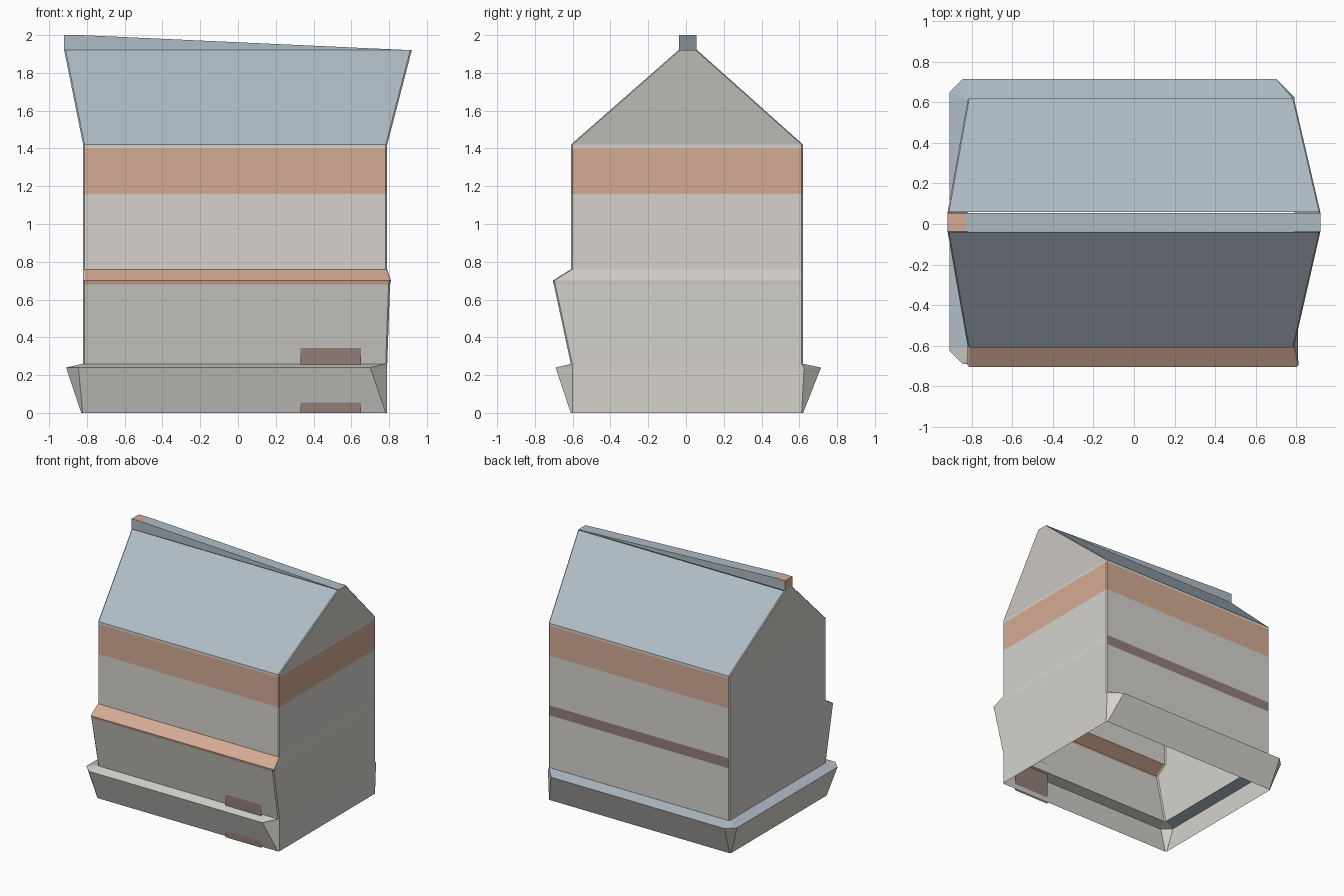
import bpy

if "Cube" in bpy.data.objects:
    bpy.data.objects.remove(bpy.data.objects["Cube"])


def material(name, rgb):
    m = bpy.data.materials.new(name)
    m.diffuse_color = (*rgb, 1)
    m.use_nodes = True
    m.node_tree.nodes["Principled BSDF"].inputs["Base Color"].default_value = m.diffuse_color
    return m


MATS = [material("wall", (0.67, 0.65, 0.61)), material("slate", (0.43, 0.50, 0.56)),
        material("terracotta", (0.66, 0.41, 0.30)), material("brown", (0.29, 0.21, 0.19))]
WALL, SLATE, CLAY, BROWN = range(4)

# side numbers of a chamfered ring, counter-clockwise from the front
FRONT, FR, RIGHT, BR, BACK, BL, LEFT, FL = range(8)


def make(name, verts, faces, colours):
    me = bpy.data.meshes.new(name)
    me.from_pydata(verts, [], faces)
    for m in MATS:
        me.materials.append(m)
    for p, c in zip(me.polygons, colours):
        p.material_index = c
    ob = bpy.data.objects.new(name, me)
    bpy.context.collection.objects.link(ob)
    return ob


def ring(z, x0=-0.82, x1=0.79, y0=-0.61, y1=0.62, cl=0.008, cr=0.008, front_x1=None):
    """Rectangle with chamfered corners: cl on the left, cr on the right."""
    xf = x1 if front_x1 is None else front_x1
    return [(x0 + cl, y0, z), (xf - cr, y0, z), (xf, y0 + cr, z), (x1, y1 - cr, z),
            (x1 - cr, y1, z), (x0 + cl, y1, z), (x0, y1 - cl, z), (x0, y0 + cl, z)]


def loft(name, rings, paint):
    """Skin the rings; paint has one {side: colour} dict per step."""
    verts = [v for r in rings for v in r]
    faces, colours = [], []
    for k, sides in enumerate(paint):
        for i in range(8):
            j = (i + 1) % 8
            a, b = k * 8, k * 8 + 8
            faces.append((a + i, a + j, b + j, b + i))
            colours.append(sides.get(i, WALL))
    return make(name, verts, faces, colours)


# flared base skirt, flush on the right side, open underneath
neck = ring(0.26)
loft("base_skirt",
     [ring(0, x0=-0.83),
      ring(0.24, x0=-0.91, y0=-0.69, y1=0.715, cl=0.065, cr=0.09), neck],
     [{}, {BR: SLATE, BACK: SLATE, BL: SLATE, LEFT: SLATE}])

# walls with the front overhang and the coloured bands
ledge = {FRONT: CLAY, FR: CLAY, BACK: BROWN}
band = {s: CLAY for s in (FRONT, FR, RIGHT, BR, BACK)}
eaves = ring(1.42)
loft("walls",
     [neck, ring(0.68, y0=-0.70, front_x1=0.805), ring(0.70, y0=-0.705, front_x1=0.81),
      ring(0.76), ring(1.16), ring(1.40), eaves],
     [{}, ledge, ledge, {}, band, {}])

# gable roof whose ends lean outwards to the ridge
roof_sides = {s: SLATE for s in (FRONT, FR, BR, BACK, BL, FL)}
loft("roof", [eaves, ring(1.92, x0=-0.92, x1=0.92, y0=-0.04, y1=0.06)], [roof_sides])

# wedge-shaped ridge cap with a clay block end
profile = [(-0.92, 1.92), (0.92, 1.92), (-0.83, 2.0), (-0.92, 2.0)]
cap = [(x, y, z) for y in (-0.038, 0.055) for x, z in profile]
make("ridge_cap", cap,
     [(0, 1, 2, 3), (7, 6, 5, 4), (1, 5, 6, 2), (2, 6, 7, 3), (3, 7, 4, 0)],
     [SLATE, SLATE, SLATE, CLAY, CLAY])

# door panel partly buried in the front wall
y = -0.628
make("door_panel", [(0.33, y, 0), (0.65, y, 0), (0.65, y, 0.35), (0.33, y, 0.35)],
     [(0, 1, 2, 3)], [BROWN])
